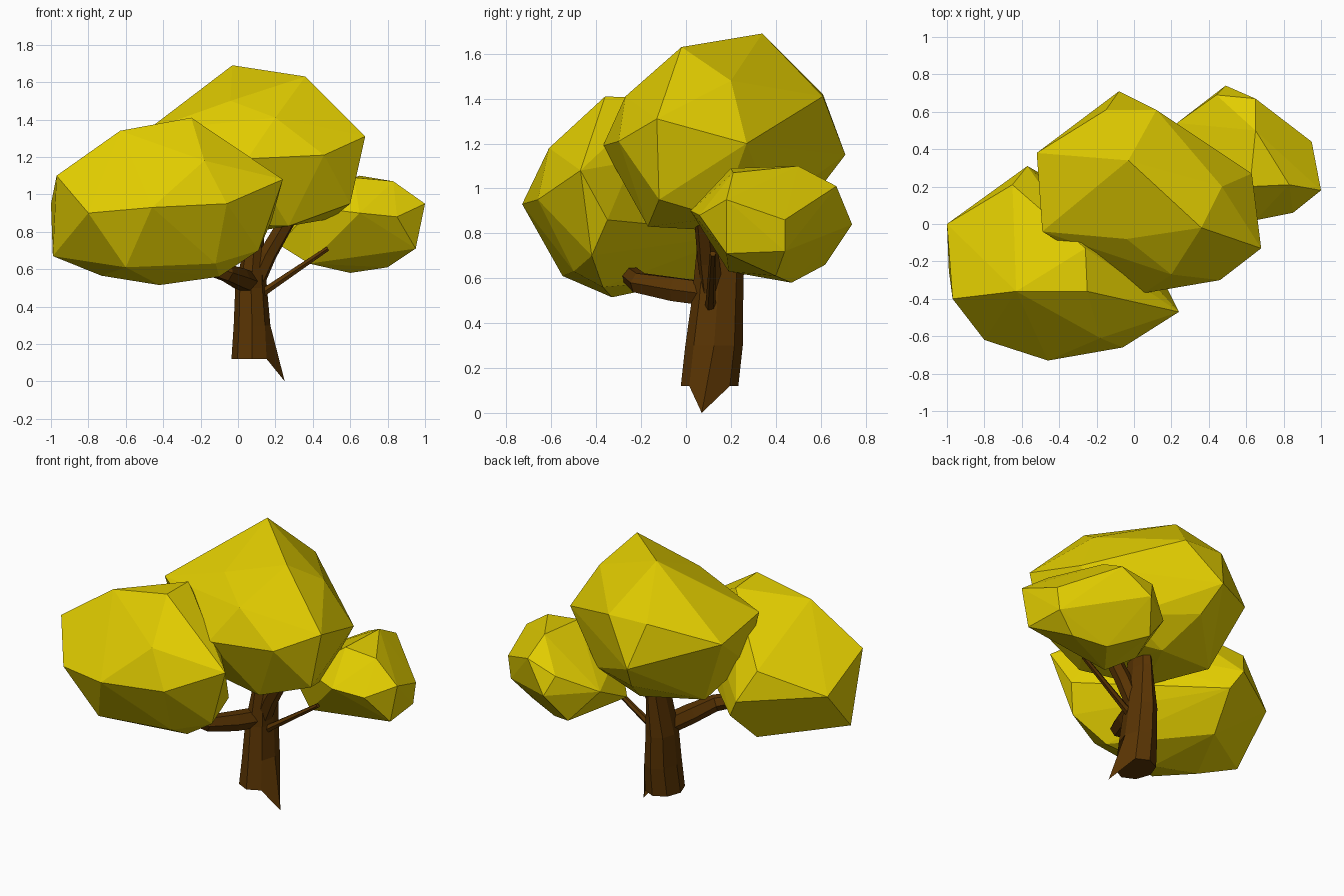
import bpy, bmesh, math
from mathutils import Vector


def material(name, rgb):
    m = bpy.data.materials.new(name)
    m.diffuse_color = (*rgb, 1)
    return m


LEAF = material("leaf_yellow", (0.76, 0.61, 0.0))
BARK = material("bark_brown", (0.10, 0.034, 0.001))


def finish(name, bm, mat):
    bmesh.ops.recalc_face_normals(bm, faces=bm.faces)
    mesh = bpy.data.meshes.new(name)
    bm.to_mesh(mesh)
    bm.free()
    mesh.materials.append(mat)
    ob = bpy.data.objects.new(name, mesh)
    bpy.context.collection.objects.link(ob)
    return ob


def foliage(name, corners):
    """Faceted clump: the hull around a few corner points."""
    bm = bmesh.new()
    for c in corners:
        bm.verts.new(c)
    bmesh.ops.convex_hull(bm, input=bm.verts)
    loose = [v for v in bm.verts if not v.link_faces]
    bmesh.ops.delete(bm, geom=loose, context='VERTS')
    return finish(name, bm, LEAF)


def loft(name, rings):
    """Skin a list of equal-length vertex rings and cap both ends."""
    bm = bmesh.new()
    rings = [[bm.verts.new(p) for p in r] for r in rings]
    n = len(rings[0])
    for a, b in zip(rings, rings[1:]):
        for i in range(n):
            j = (i + 1) % n
            bm.faces.new((a[i], a[j], b[j], b[i]))
    bm.faces.new(rings[0][::-1])
    bm.faces.new(rings[-1])
    return finish(name, bm, BARK)


def branch(name, path, radii, sides=6):
    pts = [Vector(p) for p in path]
    rings = []
    for k, p in enumerate(pts):
        d = pts[min(k + 1, len(pts) - 1)] - pts[max(k - 1, 0)]
        u = d.cross(Vector((0, 0, 1))).normalized()
        w = u.cross(d).normalized()
        rings.append([p + radii[k] * (u * math.cos(t) + w * math.sin(t))
                      for t in (math.tau * i / sides for i in range(sides))])
    return loft(name, rings)


# Foliage clumps
foliage("left_foliage", [
    (-0.63, -0.36, 1.34), (-0.25, -0.36, 1.41), (-0.26, -0.13, 1.40),
    (-0.18, -0.61, 1.18), (0.24, -0.47, 1.08), (-0.97, -0.40, 1.10),
    (-0.80, -0.62, 0.90), (-0.46, -0.73, 0.93), (-0.06, -0.66, 0.95),
    (-1.0, 0.0, 0.95), (-0.99, -0.25, 0.67), (0.03, -0.24, 1.12),
    (-0.60, -0.55, 0.61), (-0.42, -0.33, 0.515), (-0.73, -0.30, 0.565),
    (-0.10, -0.37, 0.56), (0.11, -0.42, 0.70), (0.18, -0.35, 0.86),
    (-0.65, 0.21, 1.10), (-0.57, 0.31, 0.92), (-0.50, 0.27, 0.80),
    (-0.55, 0.07, 0.60), (-0.12, -0.50, 0.63), (-0.25, -0.05, 0.75)])

foliage("centre_foliage", [
    (-0.03, 0.34, 1.69), (0.36, -0.02, 1.63), (0.68, -0.13, 1.31),
    (0.12, 0.61, 1.41), (-0.15, 0.61, 1.42), (-0.08, 0.71, 1.15),
    (0.05, -0.37, 1.19), (0.46, -0.30, 1.21), (0.20, -0.27, 1.41),
    (0.63, 0.27, 1.20), (0.60, -0.12, 0.95), (-0.04, -0.08, 1.50),
    (-0.49, -0.04, 1.34), (-0.52, 0.38, 1.30), (0.27, -0.17, 0.83),
    (0.50, 0.15, 0.87), (-0.15, -0.08, 0.84), (-0.33, 0.28, 0.86),
    (-0.02, 0.58, 0.98), (0.08, 0.35, 0.80), (0.36, 0.38, 0.92),
    (-0.46, 0.05, 1.05), (0.47, 0.20, 1.48)])

foliage("right_foliage", [
    (1.0, 0.18, 0.95), (0.95, 0.44, 0.86), (0.95, 0.18, 0.71),
    (0.93, 0.44, 0.72), (0.49, 0.74, 0.84), (0.65, 0.67, 1.01),
    (0.83, 0.21, 1.07), (0.65, 0.50, 1.10), (0.62, 0.20, 1.09),
    (0.85, 0.06, 0.88), (0.65, 0.02, 0.90), (0.60, 0.47, 0.58),
    (0.80, 0.40, 0.61), (0.38, 0.19, 0.63), (0.23, 0.54, 0.86),
    (0.44, 0.69, 0.96), (0.22, 0.28, 0.73), (0.40, 0.10, 0.93),
    (0.40, 0.62, 0.66)])

# Trunk with one root corner pulled out to the ground
SIDES = 8
trunk_rings = []
for z, cx, cy, rx, ry in [(0.12, 0.075, 0.105, 0.110, 0.128),
                          (0.30, 0.075, 0.125, 0.098, 0.128),
                          (0.50, 0.070, 0.140, 0.085, 0.115),
                          (0.75, 0.088, 0.155, 0.050, 0.105),
                          (0.95, 0.100, 0.170, 0.040, 0.080)]:
    trunk_rings.append([(cx + rx * math.cos(math.tau * i / SIDES),
                         cy + ry * math.sin(math.tau * i / SIDES), z)
                        for i in range(SIDES)])
trunk_rings[0][0] = (0.25, 0.07, 0.0)
loft("trunk", trunk_rings)

# Branches reaching into each clump
branch("left_branch", [(0.06, 0.10, 0.53), (0.01, -0.05, 0.55),
                       (-0.06, -0.21, 0.58), (-0.25, -0.28, 0.64)],
       [0.06, 0.06, 0.05, 0.04])
branch("centre_branch", [(0.09, 0.12, 0.52), (0.16, 0.10, 0.68), (0.27, 0.08, 0.87)],
       [0.05, 0.05, 0.045])
branch("right_branch", [(0.11, 0.11, 0.46), (0.17, 0.11, 0.50), (0.48, 0.12, 0.71)],
       [0.028, 0.022, 0.014])
